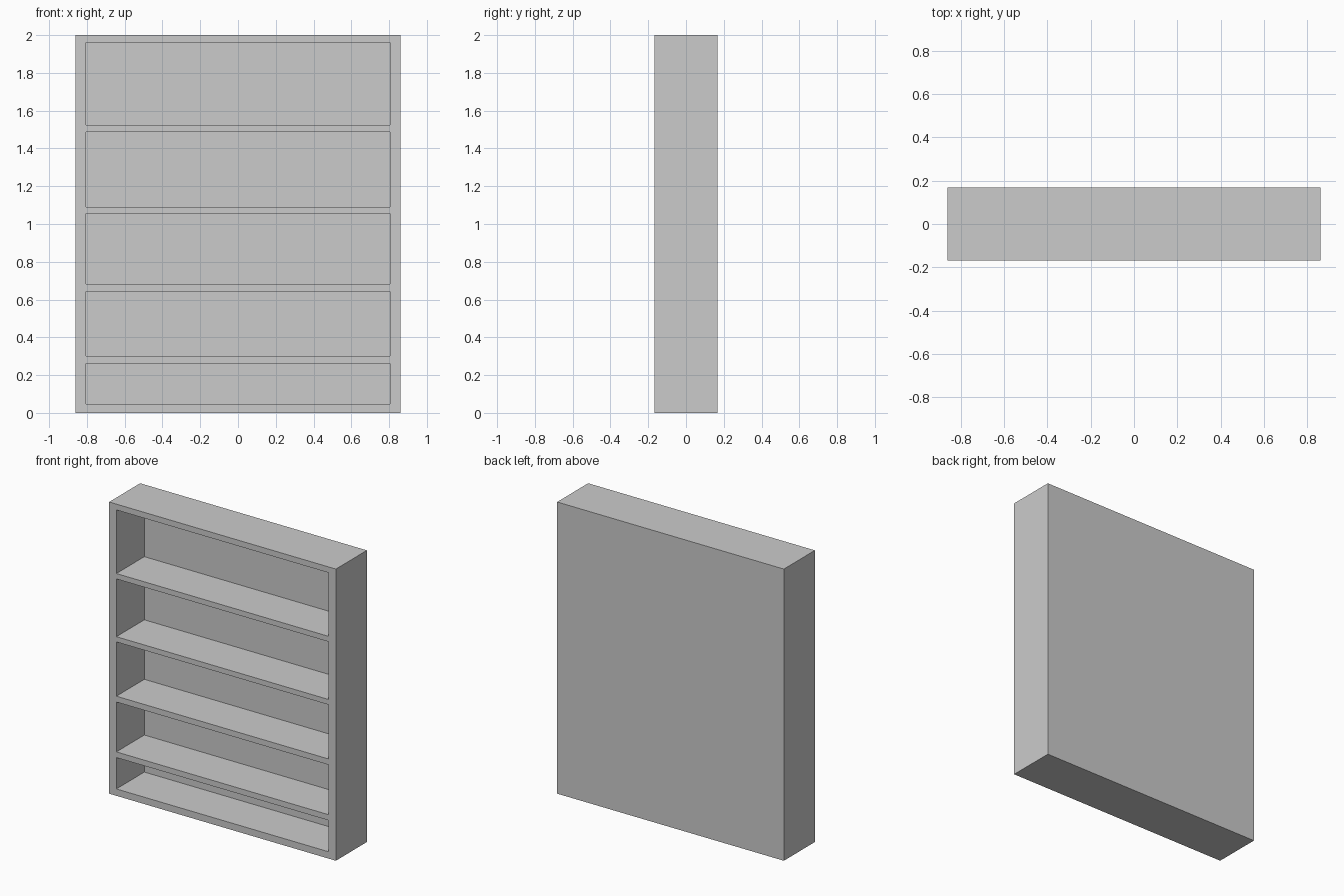
import bpy

if "Cube" in bpy.data.objects:
    bpy.data.objects.remove(bpy.data.objects["Cube"])

W, D, H = 0.86, 0.168, 2.0   # half width, half depth, height
INNER = 0.805                # half width of the openings
BACK = 0.135                 # front face of the back panel


def box(name, x0, x1, y0, y1, z0, z1):
    bpy.ops.mesh.primitive_cube_add(
        size=1, location=((x0 + x1) / 2, (y0 + y1) / 2, (z0 + z1) / 2))
    ob = bpy.context.object
    ob.name = name
    ob.scale = (x1 - x0, y1 - y0, z1 - z0)
    bpy.ops.object.transform_apply(location=False, rotation=False, scale=True)
    return ob


# Side panels
box("side_left", -W, -INNER, -D, D, 0, H)
box("side_right", INNER, W, -D, D, 0, H)

# Back panel between the sides
box("back_panel", -INNER, INNER, BACK, D, 0, H)

# Bottom board, shelves and top board
boards = [("bottom_board", 0, 0.047), ("shelf_1", 0.262, 0.301),
          ("shelf_2", 0.643, 0.683), ("shelf_3", 1.055, 1.091),
          ("shelf_4", 1.487, 1.524), ("top_board", 1.96, H)]
for name, z0, z1 in boards:
    box(name, -INNER, INNER, -D, BACK, z0, z1)
